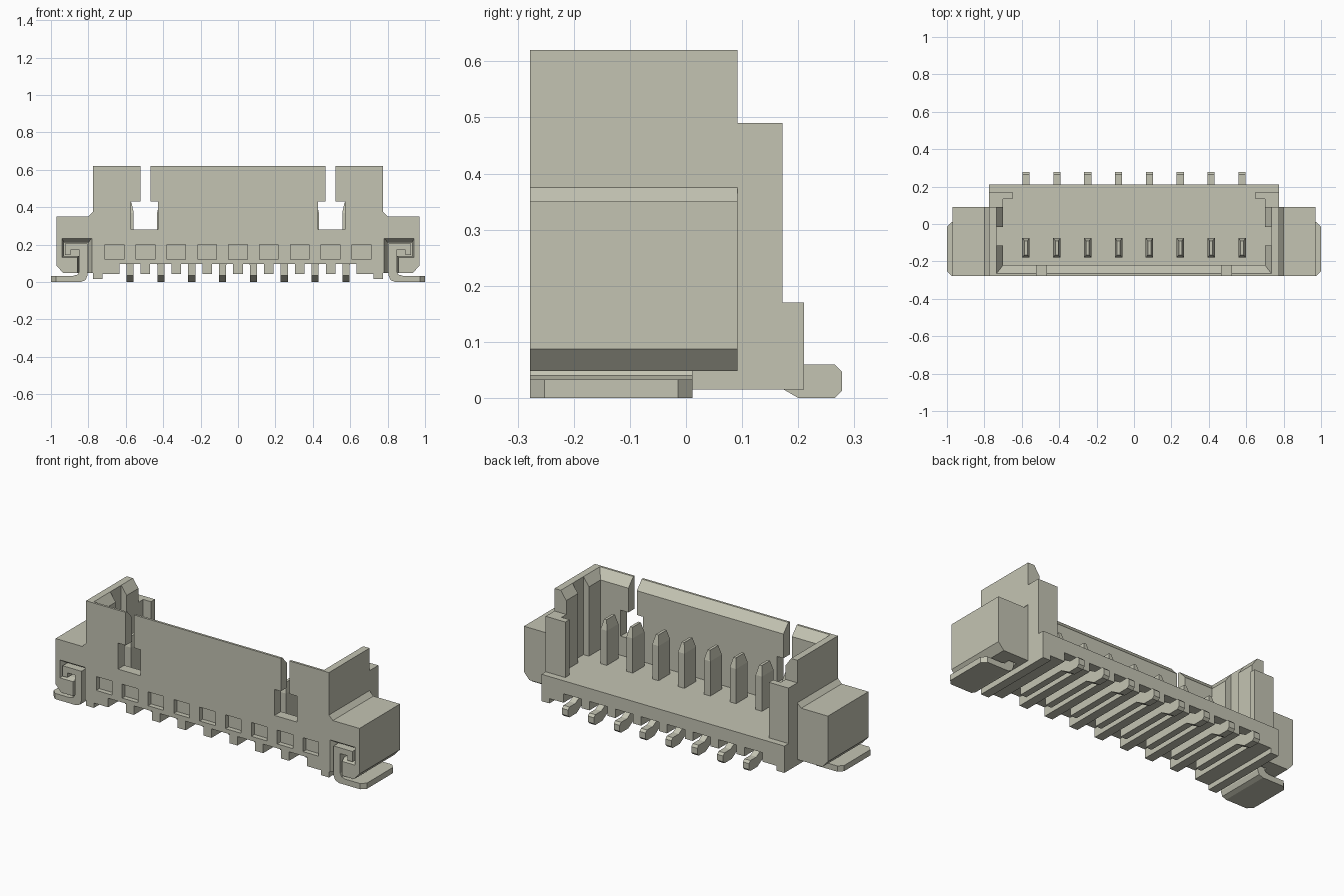
import bpy, bmesh, math

if "Cube" in bpy.data.objects:
    bpy.data.objects.remove(bpy.data.objects["Cube"], do_unlink=True)

mat = bpy.data.materials.new("warm grey beige")
mat.use_nodes = True
COLOUR = (0.55, 0.55, 0.45, 1)
mat.diffuse_color = COLOUR
mat.node_tree.nodes["Principled BSDF"].inputs["Base Color"].default_value = COLOUR


def loft(name, rings):
    """Closed solid through a stack of rings with equal point counts."""
    bm = bmesh.new()
    loops = [[bm.verts.new(p) for p in ring] for ring in rings]
    n = len(loops[0])
    bm.faces.new(loops[0])
    bm.faces.new(loops[-1])
    for a, b in zip(loops, loops[1:]):
        for i in range(n):
            j = (i + 1) % n
            bm.faces.new((a[i], a[j], b[j], b[i]))
    bmesh.ops.recalc_face_normals(bm, faces=bm.faces)
    mesh = bpy.data.meshes.new(name)
    bm.to_mesh(mesh)
    bm.free()
    mesh.materials.append(mat)
    ob = bpy.data.objects.new(name, mesh)
    bpy.context.collection.objects.link(ob)
    return ob


def rect(x0, x1, y0, y1, z):
    return [(x0, y0, z), (x1, y0, z), (x1, y1, z), (x0, y1, z)]


def box(x0, x1, y0, y1, z0, z1):
    return loft("cutter", [rect(x0, x1, y0, y1, z0), rect(x0, x1, y0, y1, z1)])


def along_x(name, yz, x0, x1):
    return loft(name, [[(x, y, z) for y, z in yz] for x in (x0, x1)])


def along_y(name, xz, y0, y1, s=1, end=None):
    return loft(name, [[(s * x, y0, z) for x, z in xz],
                       [(s * x, y1, z) for x, z in (end or xz)]])


def cut(ob, cutter):
    """Carve the cutter out of the object and discard the cutter."""
    cutter.hide_render = True
    m = ob.modifiers.new("cut", "BOOLEAN")
    m.operation = "DIFFERENCE"
    m.solver = "EXACT"
    m.object = cutter
    bpy.context.view_layer.objects.active = ob
    bpy.ops.object.modifier_apply(modifier=m.name)
    bpy.data.objects.remove(cutter, do_unlink=True)


PITCH = 0.165
PIN_X = [(i - 3.5) * PITCH for i in range(8)]
FRONT = -0.278

# Main body: stepped side silhouette
body = along_x("connector_body", [
    (FRONT, 0.015), (0.21, 0.015), (0.21, 0.17), (0.172, 0.17),
    (0.172, 0.49), (0.092, 0.49), (0.092, 0.62), (FRONT, 0.62)], -0.775, 0.775)

# Open cavity, back opening and chamfered rim
cut(body, box(-0.70, 0.70, -0.22, 0.135, 0.17, 0.8))
cut(body, box(-0.65, 0.65, 0.0, 0.19, 0.17, 0.8))
cut(body, loft("cutter", [rect(-0.70, 0.70, -0.22, 0.3, 0.57),
                          rect(-0.735, 0.735, -0.265, 0.3, 0.62),
                          rect(-0.735, 0.735, -0.265, 0.3, 0.7)]))

# Side grooves, front latch windows and the slots above them
for s in (-1, 1):
    cut(body, box(s * 0.70 - 0.035, s * 0.70 + 0.035, -0.115, -0.015, 0.17, 0.8))
    cut(body, box(s * 0.50 - 0.072, s * 0.50 + 0.072, -0.3, -0.2, 0.28, 0.43))
    cut(body, box(s * 0.495 - 0.027, s * 0.495 + 0.027, -0.3, -0.2, 0.40, 0.8))

# Shallow pockets along the front
for i in range(9):
    x = (i - 4) * PITCH
    cut(body, box(x - 0.05, x + 0.05, -0.3, -0.25, 0.12, 0.20))

# Toothed underside
cut(body, box(-0.725, 0.725, -0.4, 0.4, -0.1, 0.043))
for x in PIN_X:
    cut(body, box(x - 0.057, x + 0.057, -0.4, 0.4, -0.1, 0.095))

# Contacts: pointed blade above the floor, foot bent down behind
foot = [(-0.18, 0.035), (0.14, 0.035), (0.20, 0), (0.265, 0), (0.278, 0.013),
        (0.278, 0.047), (0.265, 0.06), (0.21, 0.06), (0.15, 0.095), (-0.18, 0.095)]
for i, x in enumerate(PIN_X):
    loft(f"contact_blade_{i + 1}", [
        rect(x - 0.02, x + 0.02, -0.18, -0.075, 0.09),
        rect(x - 0.02, x + 0.02, -0.18, -0.075, 0.37),
        rect(x - 0.008, x + 0.008, -0.165, -0.09, 0.425)])
    along_x(f"contact_foot_{i + 1}", foot, x - 0.019, x + 0.019)

# Side housings with their metal mounting clips
housing = [(0.765, 0.375), (0.775, 0.375), (0.80, 0.35), (0.97, 0.35),
           (0.97, 0.087), (0.935, 0.048), (0.765, 0.048)]
slot_front = [(0.78, -0.02), (0.78, 0.235), (0.943, 0.235),
              (0.943, 0.13), (0.86, 0.13), (0.86, -0.02)]
slot_back = [(0.80, -0.02), (0.80, 0.212), (0.93, 0.212),
             (0.93, 0.14), (0.85, 0.14), (0.85, -0.02)]
clip = [(1.0, 0), (0.84, 0), (0.815, 0.01), (0.805, 0.035), (0.805, 0.205),
        (0.925, 0.205), (0.925, 0.145), (0.895, 0.145), (0.895, 0.172),
        (0.847, 0.172), (0.847, 0.058), (0.857, 0.04), (0.88, 0.033), (1.0, 0.033)]
for s, side in ((1, "left"), (-1, "right")):
    h = along_y(f"{side}_housing", housing, FRONT, 0.092, s)
    cut(h, along_y("cutter", slot_front, FRONT - 0.002, -0.245, s, slot_back))
    cut(h, along_y("cutter", slot_back, -0.25, 0.03, s))

    c = along_y(f"{side}_mounting_clip", clip, FRONT, 0.012, s)
    # Clipped corners on the foot
    bm = bmesh.new()
    bm.from_mesh(c.data)
    tips = [e for e in bm.edges
            if all(abs(v.co.x) > 0.999 for v in e.verts)
            and abs(e.verts[0].co.y - e.verts[1].co.y) < 1e-4]
    bmesh.ops.bevel(bm, geom=tips, offset=0.026, segments=1, affect="EDGES")
    bm.to_mesh(c.data)
    bm.free()
